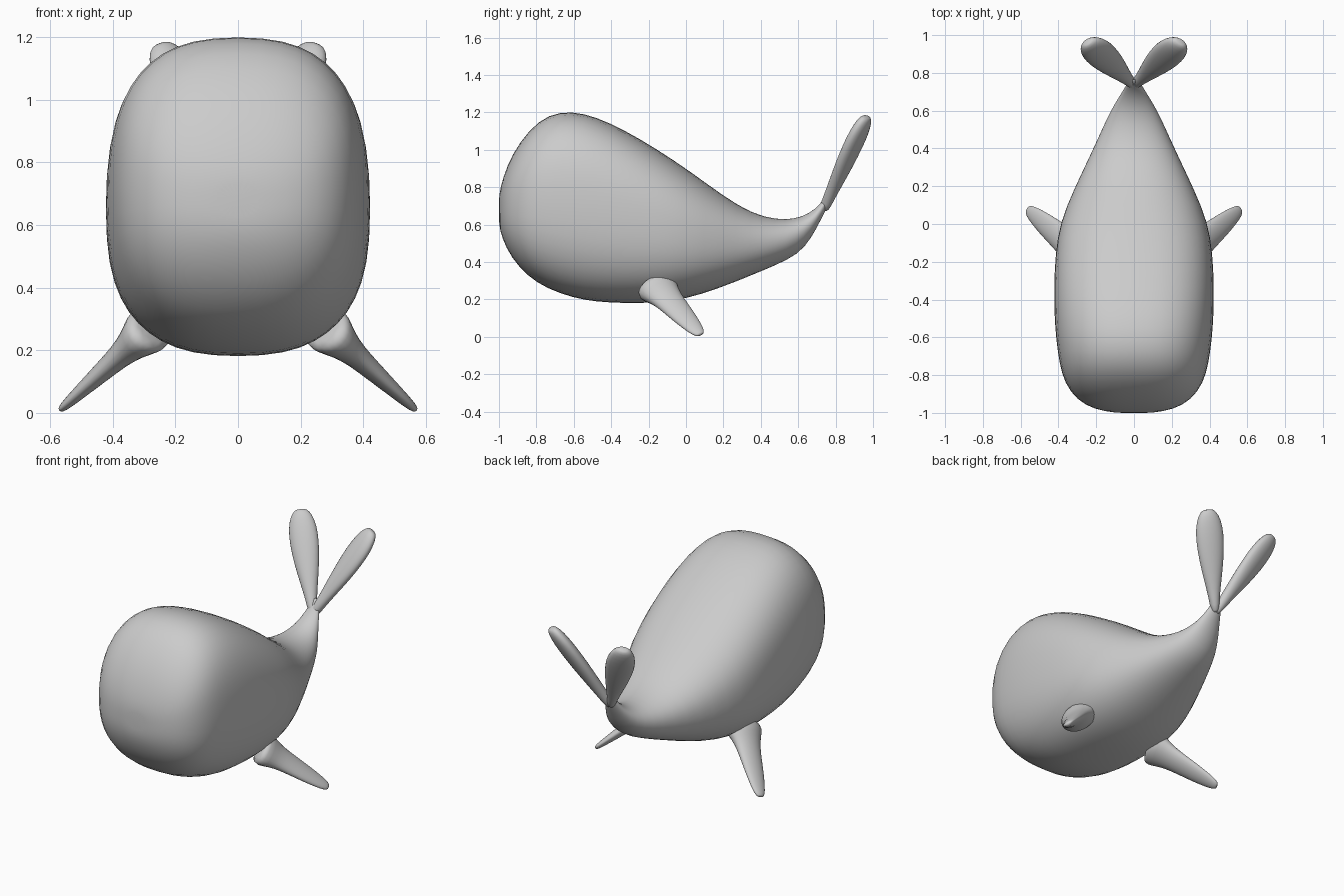
import bpy, bmesh, math
from mathutils import Vector

if "Cube" in bpy.data.objects:
    bpy.data.objects.remove(bpy.data.objects["Cube"])


def sgn_pow(v, p):
    return math.copysign(abs(v) ** p, v)


def loft(name, rings, sides):
    """Skin superellipse rings: (centre, half axis u, half axis v, exponent)."""
    bm = bmesh.new()
    loops = []
    for c, u, v, n in rings:
        loop = []
        for i in range(sides):
            a = 2 * math.pi * (i + 0.5) / sides
            loop.append(bm.verts.new(c + u * sgn_pow(math.cos(a), 2 / n)
                                     + v * sgn_pow(math.sin(a), 2 / n)))
        loops.append(loop)
    for a, b in zip(loops, loops[1:]):
        for i in range(sides):
            j = (i + 1) % sides
            bm.faces.new((a[i], a[j], b[j], b[i]))
    # close both ends with fans
    for loop, ring in ((loops[0], rings[0]), (loops[-1], rings[-1])):
        tip = bm.verts.new(ring[0])
        for i in range(sides):
            bm.faces.new((loop[i], loop[(i + 1) % sides], tip))
    bmesh.ops.recalc_face_normals(bm, faces=bm.faces)
    for f in bm.faces:
        f.smooth = True
    me = bpy.data.meshes.new(name)
    bm.to_mesh(me)
    bm.free()
    ob = bpy.data.objects.new(name, me)
    bpy.context.collection.objects.link(ob)
    return ob


def finish(ob, mirror=False):
    if mirror:
        ob.modifiers.new("mirror", 'MIRROR')
    sub = ob.modifiers.new("smooth", 'SUBSURF')
    sub.levels = sub.render_levels = 1


# Body stations: top y, top z, bottom y, bottom z, half width, squareness
stations = [
    (-1.0, 0.76, -1.0, 0.60, 0.10, 2.3),
    (-0.98, 0.85, -0.985, 0.53, 0.21, 2.4),
    (-0.93, 0.98, -0.935, 0.42, 0.305, 2.5),
    (-0.84, 1.11, -0.845, 0.32, 0.37, 2.6),
    (-0.735, 1.195, -0.745, 0.255, 0.398, 2.6),
    (-0.61, 1.212, -0.605, 0.205, 0.416, 2.6),
    (-0.48, 1.18, -0.48, 0.183, 0.425, 2.6),
    (-0.33, 1.11, -0.33, 0.176, 0.427, 2.6),
    (-0.16, 1.01, -0.16, 0.178, 0.42, 2.5),
    (0.02, 0.89, 0.0, 0.20, 0.395, 2.4),
    (0.20, 0.755, 0.17, 0.255, 0.32, 2.3),
    (0.35, 0.662, 0.33, 0.32, 0.245, 2.2),
    (0.48, 0.628, 0.48, 0.382, 0.18, 2.1),
    (0.58, 0.63, 0.60, 0.44, 0.13, 2.0),
    (0.66, 0.66, 0.67, 0.525, 0.085, 2.0),
    (0.72, 0.71, 0.725, 0.635, 0.048, 2.0),
    (0.765, 0.785, 0.765, 0.71, 0.026, 2.0),
]
rings = []
for ty, tz, by, bz, w, n in stations:
    top, bot = Vector((0, ty, tz)), Vector((0, by, bz))
    rings.append(((top + bot) / 2, Vector((w, 0, 0)), (top - bot) / 2, n))
finish(loft("body", rings, 24))


def paddle(name, start, end, wide, profile):
    """Flattened limb; profile rows: position along axis, half width, half thickness."""
    start, end = Vector(start), Vector(end)
    axis = (end - start).normalized()
    wide = Vector(wide)
    wide = (wide - axis * wide.dot(axis)).normalized()
    thin = axis.cross(wide)
    rows = [(start.lerp(end, t), wide * a, thin * b, 2.0) for t, a, b in profile]
    finish(loft(name, rows, 12), mirror=True)


# Tail flukes
paddle("tail_flukes", (0.0, 0.735, 0.68), (0.248, 0.965, 1.18), (0.8, -0.5, -0.2), [
    (0.0, 0.025, 0.03), (0.15, 0.034, 0.032), (0.32, 0.055, 0.038),
    (0.5, 0.075, 0.043), (0.68, 0.087, 0.045), (0.83, 0.084, 0.043),
    (0.94, 0.064, 0.036), (0.995, 0.035, 0.022)])

# Side fins with flared roots
paddle("side_fins", (0.27, -0.17, 0.28), (0.565, 0.078, 0.012), (0, 1, 0), [
    (0.0, 0.13, 0.095), (0.14, 0.108, 0.068), (0.26, 0.088, 0.048),
    (0.42, 0.077, 0.038), (0.6, 0.068, 0.031), (0.78, 0.056, 0.024),
    (0.92, 0.042, 0.018), (1.0, 0.025, 0.012)])
